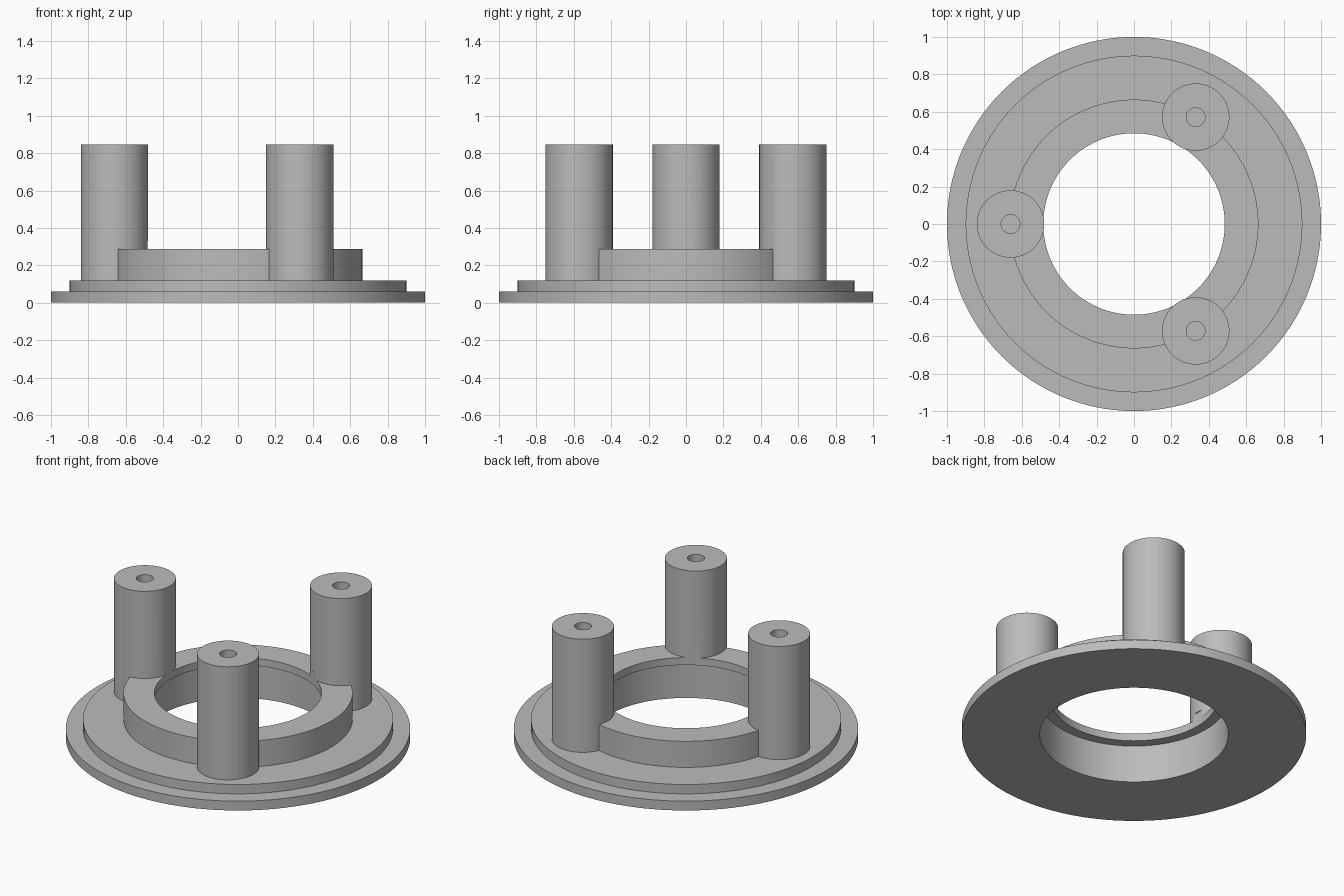
import bpy, bmesh, math

cube = bpy.data.objects.get("Cube")
if cube:
    bpy.data.objects.remove(cube, do_unlink=True)

grey = bpy.data.materials.new("plain grey")
grey.use_nodes = True
colour = (0.5, 0.5, 0.5, 1)
grey.diffuse_color = colour
grey.node_tree.nodes["Principled BSDF"].inputs["Base Color"].default_value = colour


def lathe(name, profile, steps, location=(0, 0, 0)):
    """Spin a closed (radius, height) profile around the z axis."""
    bm = bmesh.new()
    verts = [bm.verts.new((r, 0, z)) for r, z in profile]
    edges = [bm.edges.new((a, b)) for a, b in zip(verts, verts[1:] + verts[:1])]
    bmesh.ops.spin(bm, geom=verts + edges, cent=(0, 0, 0), axis=(0, 0, 1),
                   angle=math.tau, steps=steps, use_duplicate=False)
    bmesh.ops.remove_doubles(bm, verts=bm.verts, dist=0.0001)
    bmesh.ops.dissolve_degenerate(bm, edges=bm.edges, dist=0.0001)
    # Drop the faces and edges left on the axis
    bmesh.ops.delete(bm, geom=[e for e in bm.edges if not e.link_faces], context='EDGES')
    bmesh.ops.recalc_face_normals(bm, faces=bm.faces)
    mesh = bpy.data.meshes.new(name)
    bm.to_mesh(mesh)
    bm.free()
    mesh.materials.append(grey)
    obj = bpy.data.objects.new(name, mesh)
    obj.location = location
    bpy.context.collection.objects.link(obj)
    return obj


def select(obj):
    bpy.ops.object.select_all(action='DESELECT')
    obj.select_set(True)
    bpy.context.view_layer.objects.active = obj


# Stepped flange with raised collar and counterbored opening
flange = lathe("stepped_flange", [
    (0.547, 0), (1, 0), (1, 0.06), (0.9, 0.06), (0.9, 0.12),
    (0.665, 0.12), (0.665, 0.287), (0.485, 0.287), (0.485, 0.24), (0.547, 0.24)], 128)

# Cutter that keeps the posts out of the opening
cutter = lathe("bore_cutter", [
    (0, -0.1), (0.555, -0.1), (0.555, 0.25), (0.485, 0.25), (0.485, 0.33), (0, 0.33)], 128)
cutter.hide_render = True

# Three posts with blind screw holes
posts = []
for side, angle in (("right", 180), ("front", -60), ("back", 60)):
    a = math.radians(angle)
    post = lathe(side + "_post", [
        (0, 0.09), (0.18, 0.09), (0.18, 0.845), (0.05, 0.845), (0.05, 0.45), (0, 0.45)],
        64, (0.66 * math.cos(a), 0.66 * math.sin(a), 0))
    cut = post.modifiers.new("bore cut", 'BOOLEAN')
    cut.operation = 'DIFFERENCE'
    cut.object = cutter
    bpy.context.view_layer.update()
    select(post)
    bpy.ops.object.modifier_apply(modifier=cut.name)
    posts.append(post)

bpy.data.objects.remove(cutter, do_unlink=True)

for obj in [flange] + posts:
    select(obj)
    bpy.ops.object.shade_smooth_by_angle(angle=math.radians(30))
